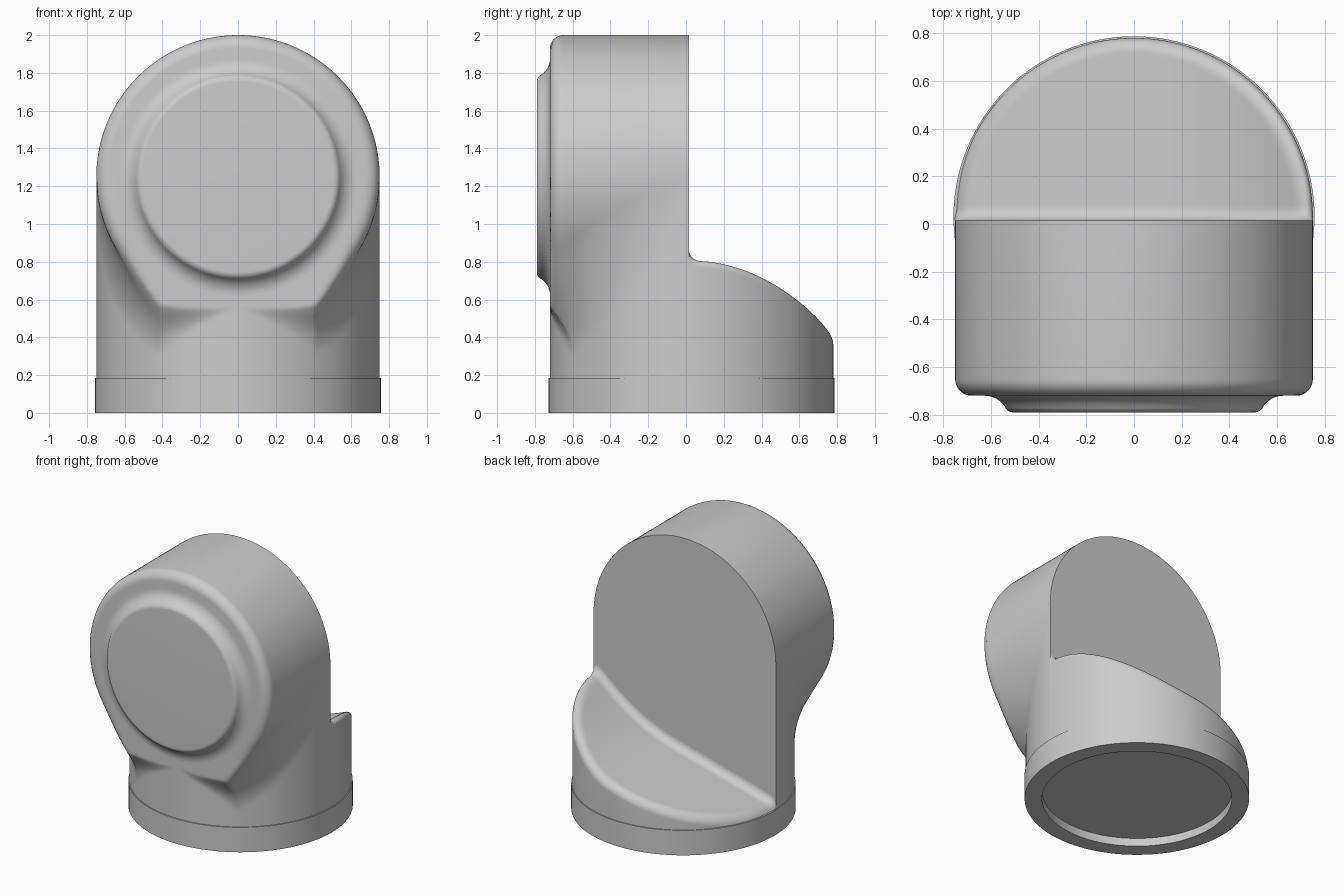
import bpy, bmesh, math

if "Cube" in bpy.data.objects:
    bpy.data.objects.remove(bpy.data.objects["Cube"])

R = 0.75            # radius of both main cylinders
CY = 0.03           # y of the vertical axis
CZ = 1.25           # z of the horizontal axis
BACK, FRONT = 0.015, -0.72
EDGE = 0.07         # rounding of the front rim


def finish(name, bm, angle=35):
    bmesh.ops.remove_doubles(bm, verts=bm.verts, dist=1e-5)
    bmesh.ops.recalc_face_normals(bm, faces=bm.faces)
    mesh = bpy.data.meshes.new(name)
    bm.to_mesh(mesh)
    bm.free()
    obj = bpy.data.objects.new(name, mesh)
    bpy.context.collection.objects.link(obj)
    bpy.ops.object.select_all(action='DESELECT')
    obj.select_set(True)
    bpy.context.view_layer.objects.active = obj
    bpy.ops.object.shade_smooth_by_angle(angle=math.radians(angle))
    return obj


def lathe(name, profile, place, sweep=2 * math.pi, n=128):
    """Revolve (radius, height) points; place maps radius, height, angle to 3D."""
    bm = bmesh.new()
    rows = [[bm.verts.new(place(r, h, sweep * i / n)) for r, h in profile] for i in range(n + 1)]
    for a, b in zip(rows, rows[1:]):
        for j in range(len(profile) - 1):
            bm.faces.new((a[j], a[j + 1], b[j + 1], b[j]))
    return finish(name, bm)


def around_z(r, h, t):
    return (r * math.cos(t), CY + r * math.sin(t), h)


def around_y(r, h, t):
    return (r * math.cos(t), h, CZ + r * math.sin(t))


def arc(cx, cy, r, a0, a1, n=8):
    return [(cx + r * math.cos(math.radians(a0 + (a1 - a0) * i / n)),
             cy + r * math.sin(math.radians(a0 + (a1 - a0) * i / n))) for i in range(n + 1)]


# Bottom ring with a shallow recess underneath
lathe("base_ring", [(0, 0.06), (0.64, 0.06), (0.64, 0), (0.757, 0), (0.757, 0.185), (0, 0.185)], around_z)

# Upper half of the horizontal barrel, rounded at the front
lathe("upper_barrel", [(0, FRONT)] + arc(R - EDGE, FRONT + EDGE, EDGE, -90, 0) + [(R, BACK), (0, BACK)],
      around_y, math.pi)

# Raised round cover on the front with a flared foot
lathe("front_cover", [(0, -0.79)] + arc(0.505, -0.75, 0.04, -90, -30)
      + arc(0.626, -0.82, 0.1, 150, 90) + [(0.626, -0.7)], around_y)


# Lower front body: both cylinders joined by a soft fillet, found by casting rays
def solid(x, y, z):
    rv, rh = math.hypot(x, y - CY), math.hypot(x, z - CZ)
    a = rv - R
    qx, qy = rh - R + EDGE, FRONT + EDGE - y
    b = math.hypot(max(qx, 0), max(qy, 0)) + min(max(qx, qy), 0) - EDGE
    # fillet shrinks where the surfaces are tangent and where the barrel barely protrudes
    protrusion = CY - FRONT - math.sqrt(max(R * R - x * x, 0))
    tangent = min(1, x * x / max(rv * rh, 1e-6))
    k = min(0.3, 2.5 * protrusion) * (1 - tangent ** 2) + 1e-4
    d = max(k, min(a, b)) - math.hypot(max(k - a, 0), max(k - b, 0))
    if min(a, b) < -k:
        d = min(a, b)
    return max(d, abs(x) - R, FRONT - y)


def surface_radius(t, z):
    lo, hi = 0.3, 1.2
    for _ in range(22):
        mid = (lo + hi) / 2
        if solid(mid * math.cos(t), BACK + mid * math.sin(t), z) < 0:
            lo = mid
        else:
            hi = mid
    return lo


bm = bmesh.new()
COLS, ROWS = 144, 90
rings = []
for j in range(ROWS + 1):
    z = 0.17 + (CZ - 0.17) * j / ROWS
    ring = []
    for i in range(COLS + 1):
        t = math.pi * (1 + i / COLS)
        r = surface_radius(t, z)
        ring.append(bm.verts.new((r * math.cos(t), BACK + r * math.sin(t), z)))
    rings.append(ring)
for a, b in zip(rings, rings[1:]):
    for i in range(COLS):
        bm.faces.new((a[i], a[i + 1], b[i + 1], b[i]))
    bm.faces.new((a[COLS], a[0], b[0], b[COLS]))
finish("lower_body", bm)


# Rear foot: half disc with a curved sloping top, filleted to the back wall
def quarter(d, r=0.06):
    return r - math.sqrt(r * r - (r - d) ** 2) if d < r else 0


def foot_top(x, y):
    z = 0.215 + 0.27 * (x + R) + 0.55 * max(x - 0.1, 0) ** 2
    edge = max(R - math.hypot(x, max(y - CY, 0)), 0)
    z += quarter(max(y - BACK, 0)) - quarter(edge, 0.06 + 0.03 * max(x, 0))
    return max(z, 0.18)


bm = bmesh.new()
NX, NY = 96, 64
grid = []
for i in range(NX + 1):
    x = -R * math.cos(math.pi * i / NX)
    y_end = CY + math.sqrt(max(R * R - x * x, 0))
    col = []
    for j in range(NY + 1):
        v = (1 - math.cos(math.pi * j / NY)) / 2
        y = BACK + v * (y_end - BACK)
        col.append(bm.verts.new((x, y, foot_top(x, y))))
    grid.append(col)
for a, b in zip(grid, grid[1:]):
    for j in range(NY):
        bm.faces.new((a[j], b[j], b[j + 1], a[j + 1]))
rim = [e for e in bm.edges if e.is_boundary]
new = bmesh.ops.extrude_edge_only(bm, edges=rim)["geom"]
for v in new:
    if isinstance(v, bmesh.types.BMVert):
        v.co.z = 0.17
finish("rear_foot", bm, 50)
